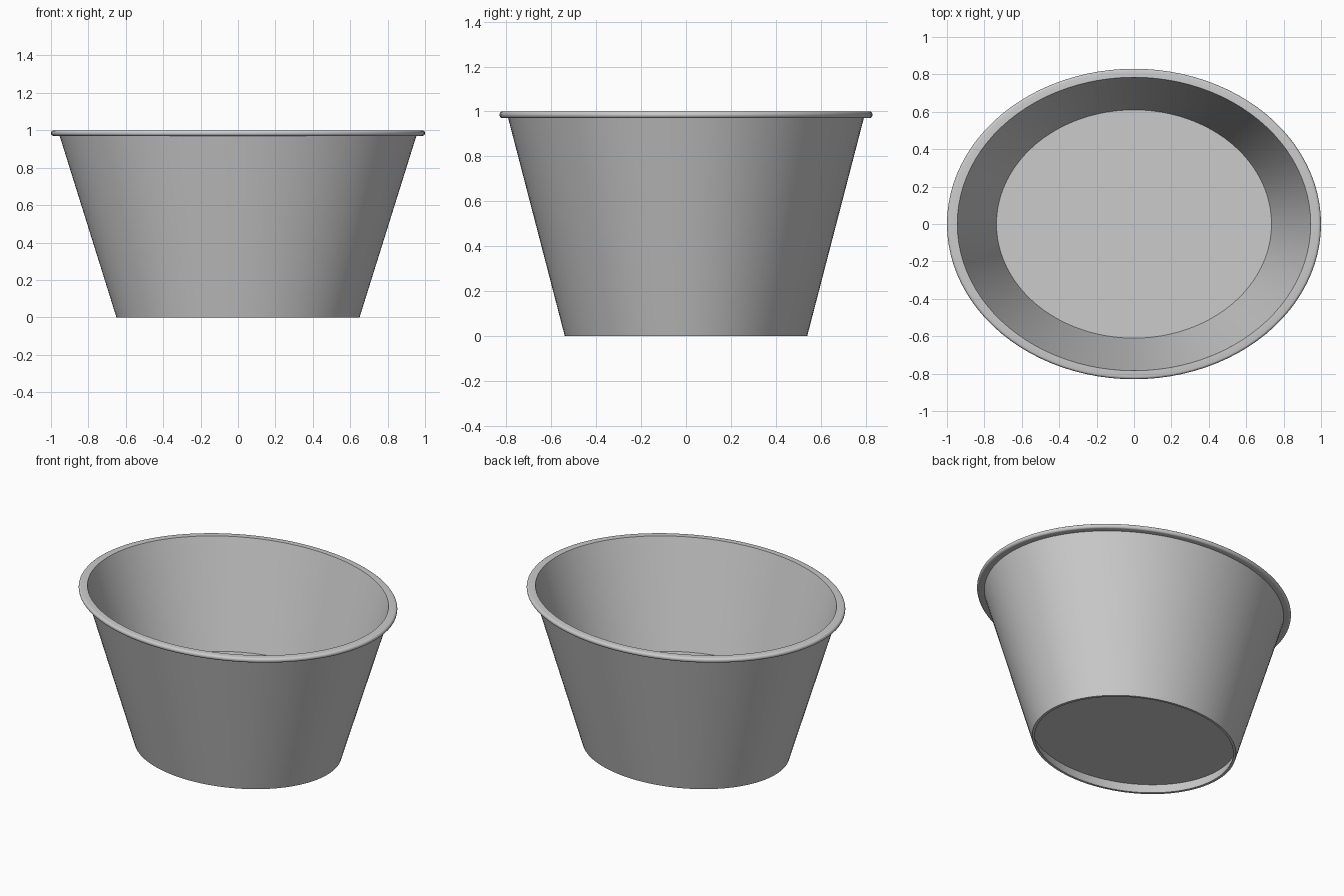
import bpy
import math
from math import cos, sin, pi

cube = bpy.data.objects.get("Cube")
if cube:
    bpy.data.objects.remove(cube, do_unlink=True)

SEGMENTS = 96
DEPTH_RATIO = 0.83   # oval: depth over width
SLOPE = 0.313        # outward lean of the wall
BASE = 0.65
THICK = 0.018

grey = bpy.data.materials.new("plain grey")
grey.use_nodes = True
colour = (0.6, 0.6, 0.6, 1)
grey.diffuse_color = colour
grey.node_tree.nodes["Principled BSDF"].inputs["Base Color"].default_value = colour


def outer(z):
    return BASE + SLOPE * z


def inner(z):
    return outer(z) - THICK


def oval_lathe(name, profile, capped=False):
    """Sweep (radius, height) points round an oval; cap the ends or close the loop."""
    n = len(profile)
    verts, faces = [], []
    for s in range(SEGMENTS):
        a = 2 * pi * s / SEGMENTS
        verts += [(r * cos(a), r * sin(a) * DEPTH_RATIO, z) for r, z in profile]
    for s in range(SEGMENTS):
        t = (s + 1) % SEGMENTS
        for i in range(n - 1 if capped else n):
            j = (i + 1) % n
            faces.append((s * n + i, t * n + i, t * n + j, s * n + j))
    if capped:
        faces.append([s * n for s in reversed(range(SEGMENTS))])
        faces.append([s * n + n - 1 for s in range(SEGMENTS)])
    mesh = bpy.data.meshes.new(name)
    mesh.from_pydata(verts, [], faces)
    mesh.materials.append(grey)
    obj = bpy.data.objects.new(name, mesh)
    bpy.context.collection.objects.link(obj)
    bpy.ops.object.select_all(action="DESELECT")
    obj.select_set(True)
    bpy.context.view_layer.objects.active = obj
    bpy.ops.object.shade_smooth_by_angle(angle=math.radians(35))
    return obj


# Flared wall with a rolled rim
roll = 0.015
rim = [(1 - roll + roll * cos(a), 1 - roll + roll * sin(a))
       for a in (-pi / 2 + pi * k / 8 for k in range(9))]
rim_bottom = 1 - 2 * roll
wall = [(BASE, 0), (outer(rim_bottom), rim_bottom)] + rim
wall += [(inner(1), 1), (inner(0), 0)]
oval_lathe("tub_wall", wall)

# Thick raised floor, recessed from below
low, high = 0.065, 0.33
overlap = 0.004
oval_lathe("tub_floor", [(inner(low) + overlap, low), (inner(high) + overlap, high)], capped=True)
